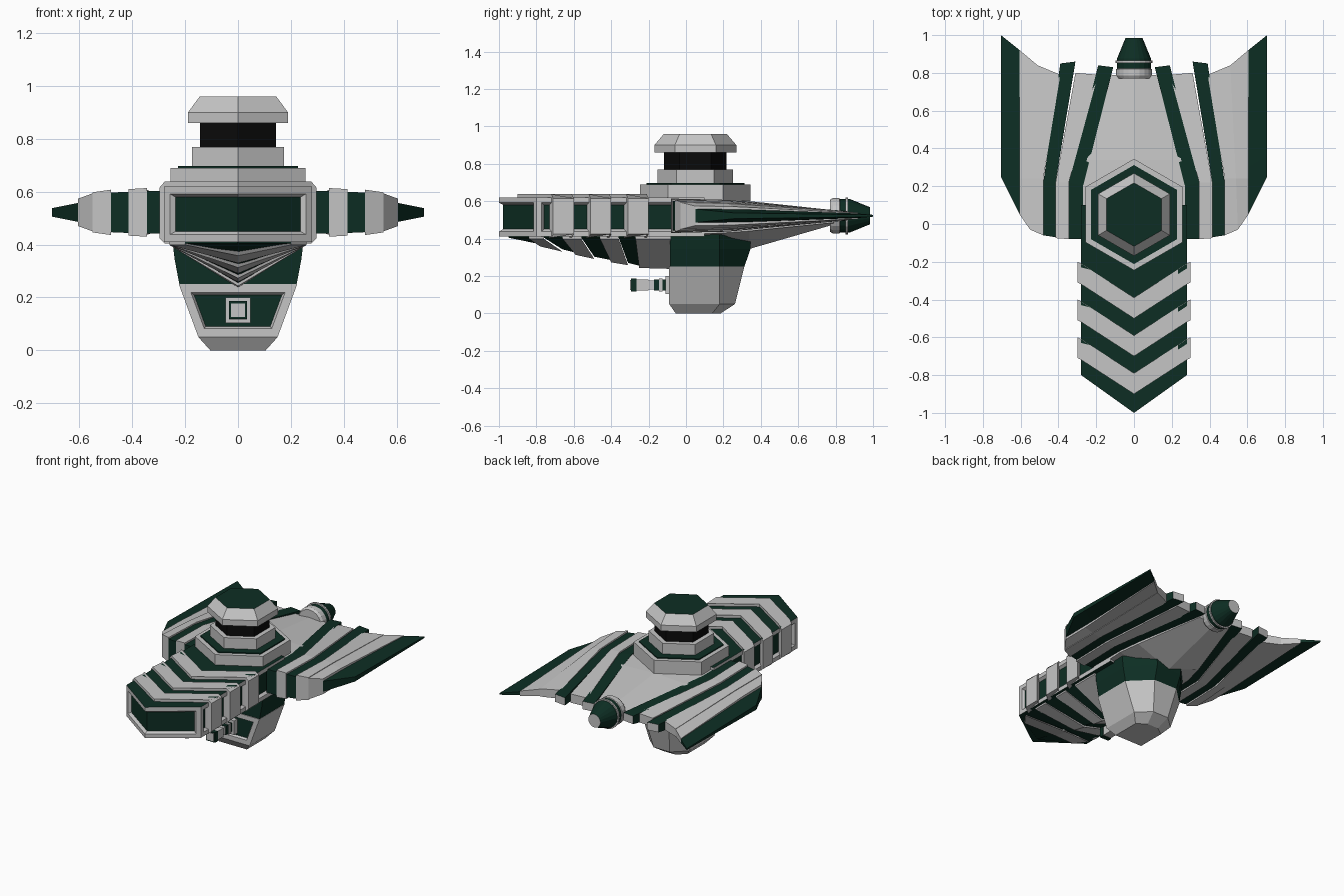
import bpy, bmesh, math

if "Cube" in bpy.data.objects:
    bpy.data.objects.remove(bpy.data.objects["Cube"])


def material(name, rgb):
    m = bpy.data.materials.new(name)
    m.diffuse_color = (*rgb, 1)
    m.use_nodes = True
    m.node_tree.nodes["Principled BSDF"].inputs["Base Color"].default_value = m.diffuse_color
    return m


MATS = [material("light_grey", (0.56, 0.56, 0.56)),
        material("dark_green", (0.004, 0.027, 0.017)),
        material("black", (0.003, 0.003, 0.003))]
GREY, GREEN, BLACK = 0, 1, 2


def finish(name, bm):
    bmesh.ops.recalc_face_normals(bm, faces=bm.faces)
    me = bpy.data.meshes.new(name)
    bm.to_mesh(me)
    bm.free()
    for m in MATS:
        me.materials.append(m)
    ob = bpy.data.objects.new(name, me)
    bpy.context.collection.objects.link(ob)
    return ob


def loft_bm(rings, colour, end_colour=None):
    """Skin a list of equal-length point rings and cap both ends."""
    bm = bmesh.new()
    vs = [[bm.verts.new(p) for p in ring] for ring in rings]
    n = len(rings[0])
    for a, b in zip(vs, vs[1:]):
        for i in range(n):
            j = (i + 1) % n
            bm.faces.new((a[i], a[j], b[j], b[i]))
    bm.faces.new(vs[0])
    last = bm.faces.new(vs[-1])
    for f in bm.faces:
        f.material_index = colour
    if end_colour is not None:
        last.material_index = end_colour
    bmesh.ops.recalc_face_normals(bm, faces=bm.faces)
    return bm


def loft(name, rings, colour, end_colour=None):
    return finish(name, loft_bm(rings, colour, end_colour))


def at_z(outline, z):
    return [(x, y, z) for x, y in outline]


def box_y(name, h, y0, y1, cz, colour):
    sq = [(-h, -h), (h, -h), (h, h), (-h, h)]
    return loft(name, [[(x, y, cz + z) for x, z in sq] for y in (y0, y1)], colour)


def hexagon(r):
    return [(r * math.sin(k * math.pi / 3), 0.05 + r * math.cos(k * math.pi / 3)) for k in range(6)]


def hex_stack(name, steps, colour, top=None):
    return loft(name, [at_z(hexagon(r), z) for r, z in steps], colour, top)


# Hexagonal turret
hex_stack("turret_base", [(0.295, 0.60), (0.295, 0.69)], GREY)
hex_stack("turret_base_plate", [(0.262, 0.688), (0.262, 0.697)], GREEN)
hex_stack("turret_neck", [(0.202, 0.69), (0.202, 0.77)], GREY)
hex_stack("turret_window", [(0.167, 0.77), (0.167, 0.86)], BLACK)
hex_stack("turret_cap", [(0.219, 0.86), (0.219, 0.90), (0.168, 0.96)], GREY, GREEN)

# Pointed front hull: grey frame, green top and recessed green panels
W = 0.28
hull = [(0, -1), (W, -0.80), (W, 0.1), (-W, 0.1), (-W, -0.80)]
bm = loft_bm([at_z(hull, 0.41), at_z(hull, 0.62)], GREY)
bm.normal_update()
for f in bm.faces:
    if abs(f.normal.z) > 0.9:
        f.material_index = GREEN
front = [f for f in bm.faces if f.normal.y < -0.5]
sides = [f for f in bm.faces if abs(f.normal.x) > 0.9]
for group in (front, [sides[0]], [sides[1]]):
    bmesh.ops.inset_region(bm, faces=group, thickness=0.028, depth=0, use_even_offset=True)
    bmesh.ops.inset_region(bm, faces=group, thickness=0.012, depth=-0.018, use_even_offset=True)
    for f in group:
        f.material_index = GREEN
finish("front_hull", bm)

# Raised chevron bands around the hull
for k in range(3):
    e0 = -0.71 + 0.2 * k
    e1, b = e0 + 0.11, 0.298
    chevron = [(0, e0 - 0.19), (b - 0.02, e0 - 0.01), (b, e0), (b, e1), (b - 0.02, e1 - 0.01),
               (0, e1 - 0.19), (0.02 - b, e1 - 0.01), (-b, e1), (-b, e0), (0.02 - b, e0 - 0.01)]

    def ring(z, side_z):
        return [(x, y, side_z if abs(x) == b else z) for x, y in chevron]
    loft(f"chevron_band_{k + 1}", [ring(0.405, 0.425), ring(0.638, 0.615)], GREY)

# Stepped V keel: ribs sweep back and down from the hull edge to the centre line
top = [(0.0, -0.95), (0.20, -0.84), (0.26, -0.76), (0.26, -0.66), (0.26, -0.56),
       (0.26, -0.46), (0.26, -0.36), (0.26, -0.27), (0.26, -0.08)]
mid = [(-0.95, 0.41), (-0.78, 0.37), (-0.66, 0.342), (-0.59, 0.325), (-0.49, 0.303),
       (-0.40, 0.285), (-0.31, 0.27), (-0.25, 0.255), (-0.08, 0.25)]
for i in range(8):
    bm = bmesh.new()
    drop = 0.012 if i % 2 else 0.0
    rows = []
    for j in (i, i + 1):
        x, y = top[j]
        x = max(x, 0.004)
        cy, cz = mid[j]
        rows.append([(x, y, 0.42), (x, y, 0.405 - drop / 2), (0, cy, cz - drop),
                     (-x, y, 0.405 - drop / 2), (-x, y, 0.42)])
    finish_colour = GREY if i % 2 else GREEN
    bm.free()
    loft(f"keel_rib_{i + 1}", rows, finish_colour)


# Lower pod with a ridged back
def pod_ring(w, yf, ys, yb, z):
    return [(-w, yf, z), (w, yf, z), (w, ys, z), (0.4 * w, yb, z), (-0.4 * w, yb, z), (-w, ys, z)]


loft("pod_neck", [pod_ring(0.25, -0.085, 0.18, 0.345, 0.43), pod_ring(0.24, -0.085, 0.18, 0.345, 0.345),
                  pod_ring(0.222, -0.085, 0.18, 0.312, 0.25)], GREEN)
bm = loft_bm([pod_ring(0.224, -0.09, 0.18, 0.312, 0.25), pod_ring(0.15, -0.09, 0.18, 0.262, 0.05),
              pod_ring(0.105, -0.055, 0.14, 0.185, 0.0)], GREY)
bm.normal_update()
panel = [f for f in bm.faces if f.normal.y < -0.99]
bmesh.ops.inset_region(bm, faces=panel, thickness=0.032, depth=0, use_even_offset=True)
bmesh.ops.inset_region(bm, faces=panel, thickness=0.008, depth=-0.015, use_even_offset=True)
for f in panel:
    f.material_index = GREEN
finish("pod", bm)

# Square gun on the pod
for k, (h, y0, y1, c) in enumerate([(0.048, -0.11, -0.07, GREY), (0.03, -0.17, -0.10, GREEN),
                                    (0.035, -0.145, -0.125, GREY), (0.025, -0.22, -0.16, GREY),
                                    (0.03, -0.27, -0.20, GREY), (0.034, -0.295, -0.265, GREEN),
                                    (0.026, -0.299, -0.26, GREY)]):
    box_y(f"gun_part_{k + 1}", h, y0, y1, 0.152, c)

# Central rear body, tapering to the nozzle
body = []
for y, w, zt, zs, zb in [(-0.06, 0.28, 0.612, 0.42, 0.40), (0.20, 0.28, 0.608, 0.43, 0.37),
                         (0.34, 0.25, 0.60, 0.44, 0.345), (0.79, 0.12, 0.552, 0.485, 0.475)]:
    body.append([(-w, y, zt - 0.01), (0, y, zt), (w, y, zt - 0.01), (w, y, zs), (0, y, zb), (-w, y, zs)])
loft("rear_body", body, GREY)

# Wing ribs: each row gives inner and outer (x, y, half height) at front, middle and rear
CZ = 0.522
ribs = [
    ("inner_rib", GREEN, (.27, -.08, .08, .345, -.08, .08), (.27, .20, .08, .345, .22, .076), (.11, .83, .027, .19, .84, .027)),
    ("inner_fin", GREY, (.345, -.08, .092, .415, -.075, .088), (.345, .22, .085, .415, .22, .082), (.19, .79, .03, .31, .80, .03)),
    ("middle_rib", GREEN, (.415, -.07, .078, .48, -.06, .075), (.415, .22, .072, .48, .22, .068), (.31, .86, .026, .39, .85, .026)),
    ("outer_fin", GREY, (.48, -.06, .086, .55, -.03, .076), (.48, .24, .076, .54, .24, .068), (.39, .79, .03, .51, .84, .026)),
    ("edge_fin", GREY, (.55, -.03, .072, .605, .05, .052), (.54, .24, .064, .605, .24, .05), (.51, .84, .024, .605, .92, .016)),
    ("wing_edge", GREEN, (.605, .05, .036, .705, .25, .016), (.605, .30, .034, .705, .36, .014), (.605, .92, .012, .705, 1.0, .005)),
]
for s, side in ((1, "right"), (-1, "left")):
    for name, colour, *stations in ribs:
        rings = [[(s * a, b, CZ - h), (s * c, d, CZ - g), (s * c, d, CZ + g), (s * a, b, CZ + h)]
                 for a, b, h, c, d, g in stations]
        loft(f"{side}_{name}", rings, colour, GREY if name.endswith("rib") else None)


# Rear nozzle
def round_y(name, steps, colour, end=None, n=20):
    return loft(name, [[(r * math.cos(2 * math.pi * k / n), y, CZ + r * math.sin(2 * math.pi * k / n))
                        for k in range(n)] for r, y in steps], colour, end)


round_y("nozzle_collar", [(0.085, 0.77), (0.095, 0.785), (0.095, 0.82), (0.085, 0.825)], GREY)
round_y("nozzle_cone", [(0.09, 0.82), (0.09, 0.875), (0.045, 0.985)], GREEN, GREY)
round_y("nozzle_ring", [(0.099, 0.853), (0.099, 0.865)], GREY)
